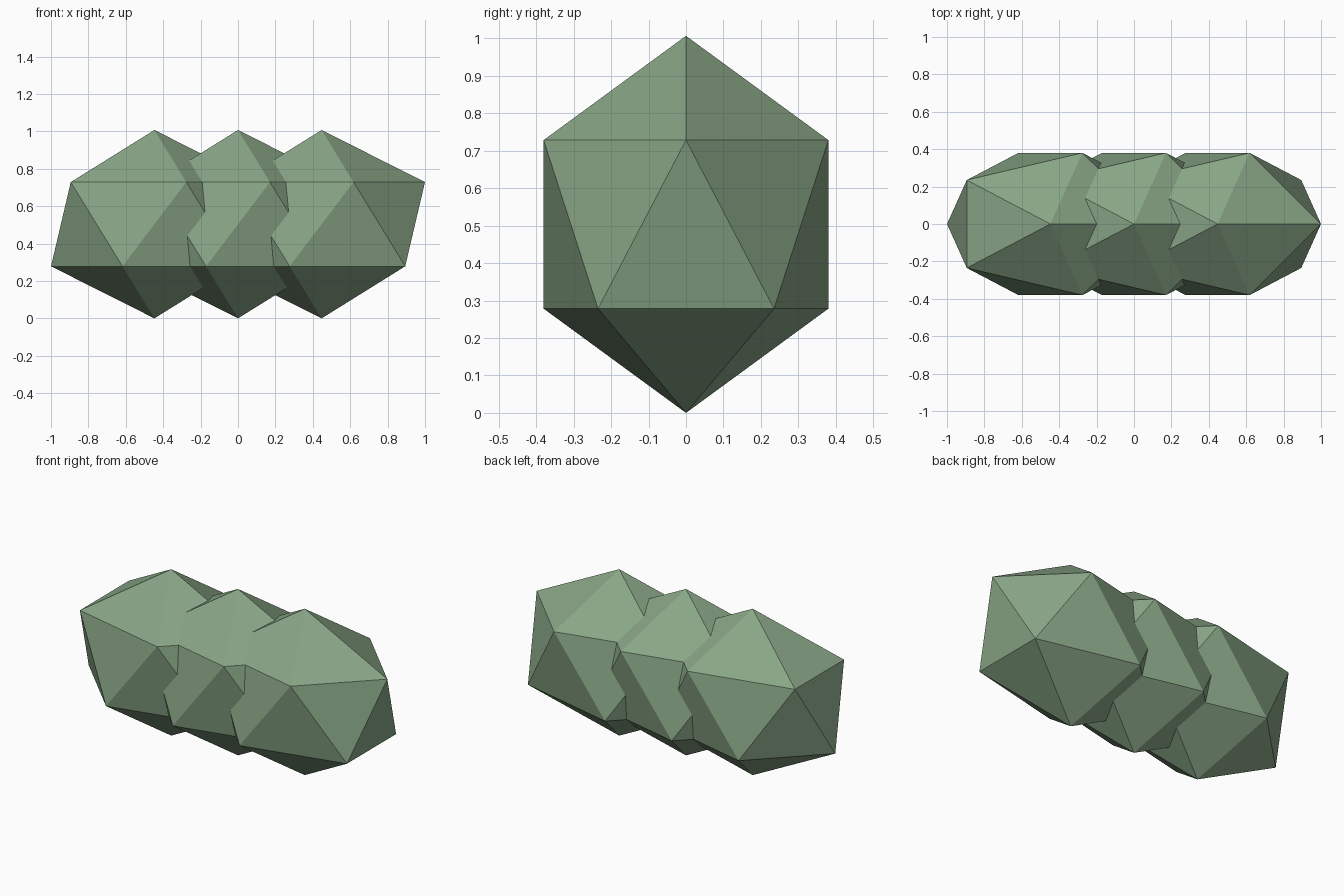
import bpy

if "Cube" in bpy.data.objects:
    bpy.data.objects.remove(bpy.data.objects["Cube"])

# Muted leaf green shared by every clump
green = bpy.data.materials.new("sage_green")
green.diffuse_color = (0.25, 0.38, 0.24, 1.0)
green.use_nodes = True
green.node_tree.nodes["Principled BSDF"].inputs["Base Color"].default_value = green.diffuse_color

# Hedge: three overlapping faceted clumps in a row
SPACING = 0.447
RADII = (0.618, 0.447, 0.5035)
for name, step in (("left", -1), ("middle", 0), ("right", 1)):
    bpy.ops.mesh.primitive_ico_sphere_add(
        subdivisions=1, radius=1, location=(step * SPACING, 0, RADII[2]))
    clump = bpy.context.object
    clump.name = f"hedge_clump_{name}"
    clump.scale = RADII
    clump.data.materials.append(green)
    bpy.ops.object.transform_apply(location=False, rotation=False, scale=True)
    bpy.ops.object.shade_flat()
